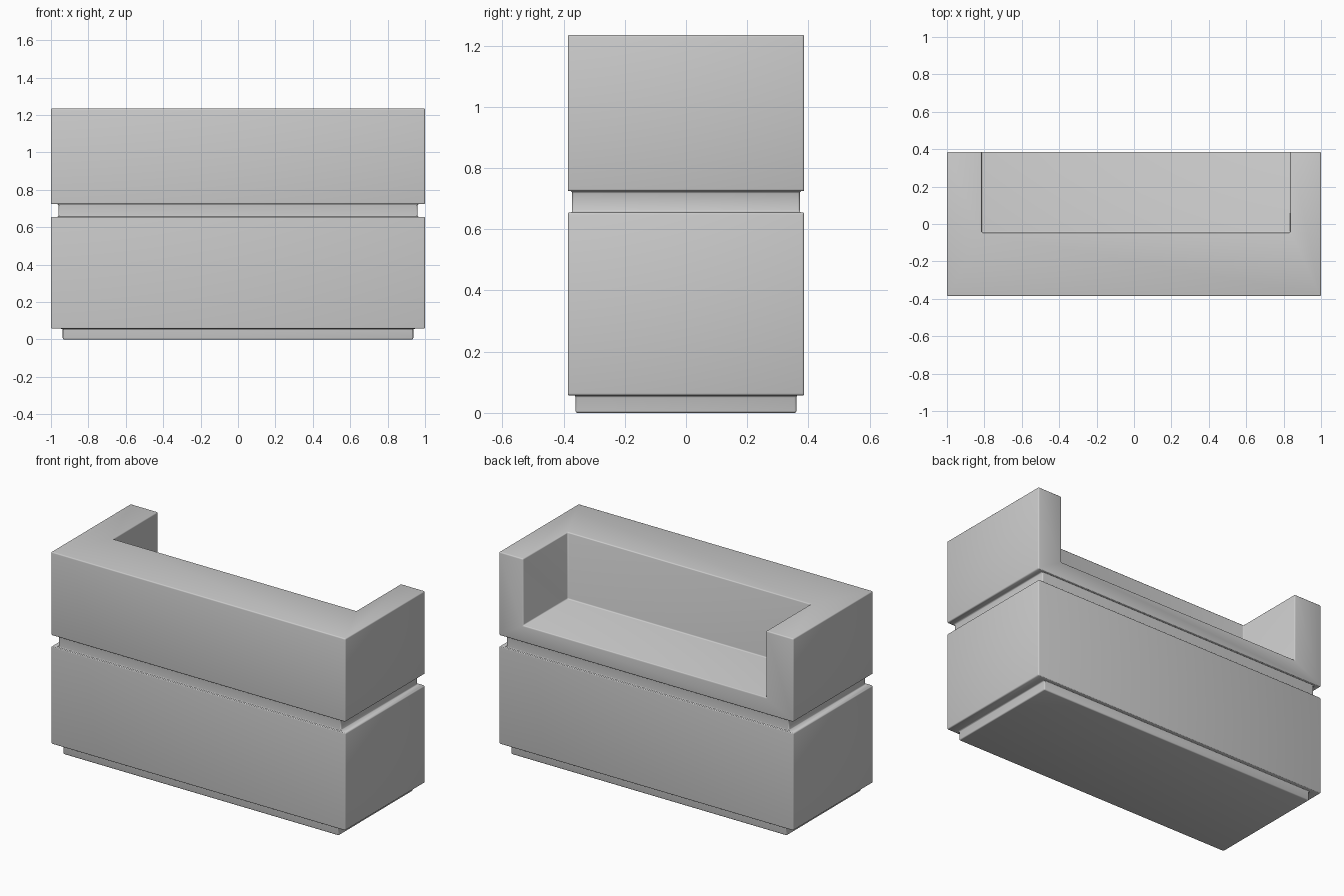
import bpy, bmesh, math

if "Cube" in bpy.data.objects:
    bpy.data.objects.remove(bpy.data.objects["Cube"])


def stacked_body(name, rings):
    """Closed body lofted through rectangles given as (half_x, half_y, z)."""
    bm = bmesh.new()
    loops = [[bm.verts.new((sx * hx, sy * hy, z))
              for sx, sy in ((-1, -1), (1, -1), (1, 1), (-1, 1))]
             for hx, hy, z in rings]
    for low, high in zip(loops, loops[1:]):
        for i in range(4):
            j = (i + 1) % 4
            bm.faces.new((low[i], low[j], high[j], high[i]))
    bm.faces.new(loops[0][::-1])
    bm.faces.new(loops[-1])
    bmesh.ops.recalc_face_normals(bm, faces=bm.faces)
    mesh = bpy.data.meshes.new(name)
    bm.to_mesh(mesh)
    bm.free()
    obj = bpy.data.objects.new(name, mesh)
    bpy.context.collection.objects.link(obj)
    return obj


# Counter body: plinth, lower block, recessed band, upper block
PLINTH, BLOCK, BAND = (0.937, 0.361), (1.0, 0.386), (0.96, 0.372)
Z = (0.0, 0.057, 0.655, 0.724, 1.235)
rings = []
for size, z0, z1 in zip((PLINTH, BLOCK, BAND, BLOCK), Z, Z[1:]):
    rings += [(*size, z0), (*size, z1)]
counter = stacked_body("reception_counter", rings)

# Worktop recess, open to the top and back
x0, x1, y0, y1, z0, z1 = -0.814, 0.836, -0.046, 0.6, 0.825, 1.5
cutter = stacked_body("recess_cutter", [((x1 - x0) / 2, (y1 - y0) / 2, z)
                                        for z in (z0, z1)])
cutter.location = ((x0 + x1) / 2, (y0 + y1) / 2, 0)
cutter.hide_render = True

cut = counter.modifiers.new("recess", 'BOOLEAN')
cut.operation = 'DIFFERENCE'
cut.solver = 'EXACT'
cut.object = cutter

# Small rounding on every outer and inner edge
bevel = counter.modifiers.new("soft_edges", 'BEVEL')
bevel.width = 0.008
bevel.segments = 3
bevel.limit_method = 'ANGLE'
bevel.angle_limit = math.radians(30)

bpy.context.view_layer.objects.active = counter
counter.select_set(True)
for mod in ("recess", "soft_edges"):
    bpy.ops.object.modifier_apply(modifier=mod)
bpy.data.objects.remove(cutter)
bpy.ops.object.shade_smooth_by_angle(angle=math.radians(40))
